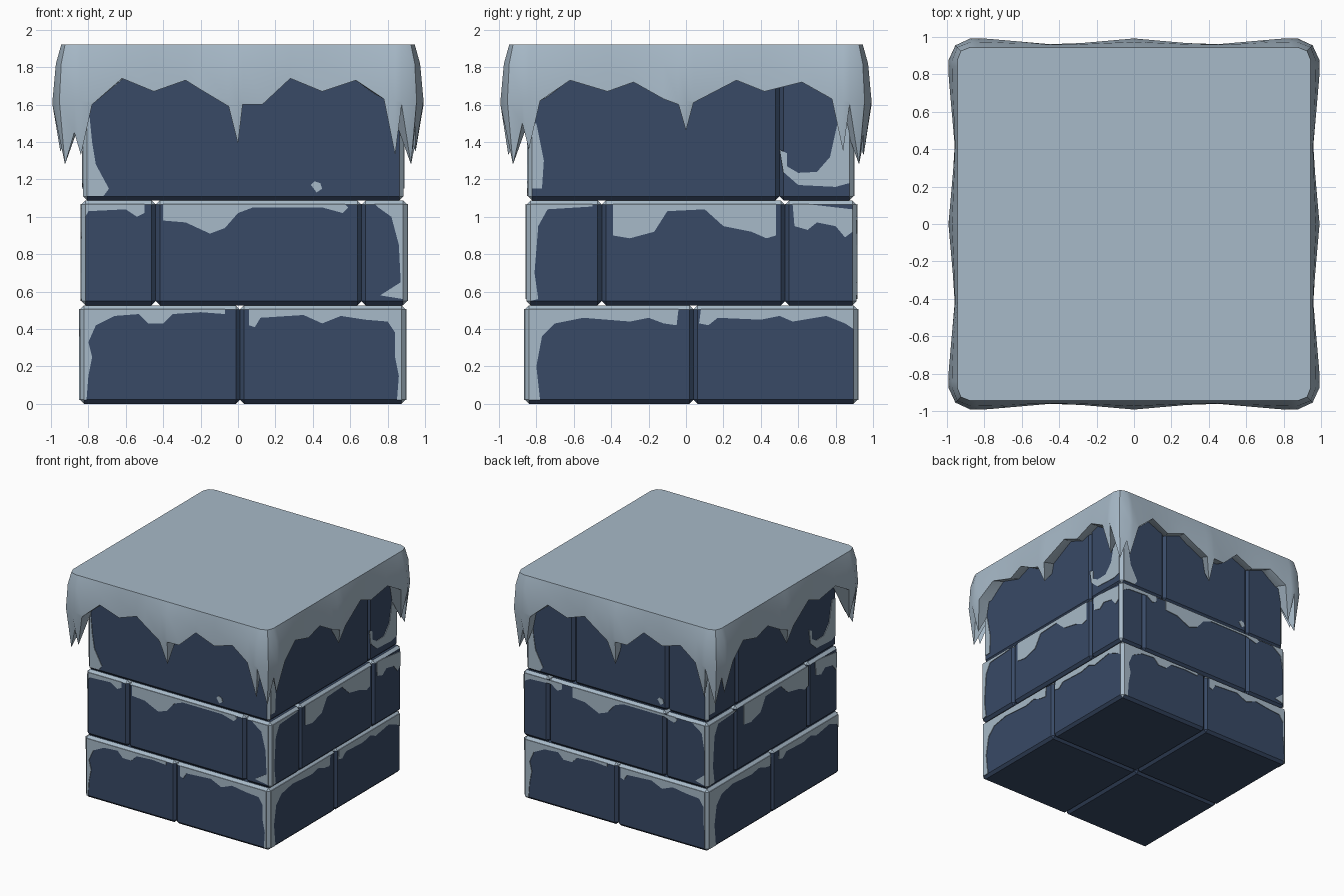
import bpy, bmesh, math
from mathutils import Vector

if "Cube" in bpy.data.objects:
    bpy.data.objects.remove(bpy.data.objects["Cube"])


def material(name, rgb):
    m = bpy.data.materials.new(name)
    m.diffuse_color = (*rgb, 1)
    m.use_nodes = True
    m.node_tree.nodes["Principled BSDF"].inputs["Base Color"].default_value = m.diffuse_color
    return m


BLUE = material("blue brick", (0.040, 0.068, 0.132))
SNOW = material("pale snow", (0.39, 0.49, 0.58))


def finish(bm, name, mats):
    mesh = bpy.data.meshes.new(name)
    bm.to_mesh(mesh)
    bm.free()
    for m in mats:
        mesh.materials.append(m)
    ob = bpy.data.objects.new(name, mesh)
    bpy.context.collection.objects.link(ob)
    return ob


# Three brick courses: x0, x1, y0, y1, z0, z1
COURSES = [(-.845, .895, -.862, .918, 0, .527),
           (-.838, .905, -.853, .912, .527, 1.087),
           (-.828, .885, -.845, .895, 1.087, 1.8)]
BEVEL = .022


def brick(name, course, x0, x1, y0, y1):
    cx0, cx1, cy0, cy1, z0, z1 = COURSES[course]
    bm = bmesh.new()
    bmesh.ops.create_cube(bm, size=1)
    for v in bm.verts:
        v.co = Vector((x1 if v.co.x > 0 else x0, y1 if v.co.y > 0 else y0,
                       z1 if v.co.z > 0 else z0))
    bmesh.ops.bevel(bm, geom=bm.edges[:], offset=BEVEL, segments=1, affect='EDGES')
    bm.normal_update()
    # snow lies on upward chamfers and on the outer corners
    for f in bm.faces:
        c, n = f.calc_center_median(), f.normal
        corner = (min(c.x - cx0, cx1 - c.x) < .03 and min(c.y - cy0, cy1 - c.y) < .03)
        ledge = .3 < n.z < .9 and course < 2
        f.material_index = 1 if corner or ledge else 0
    finish(bm, name, [BLUE, SNOW])


def grid_course(label, course, xs, ys):
    x0, x1, y0, y1 = COURSES[course][:4]
    xs, ys = [x0, *xs, x1], [y0, *ys, y1]
    for i in range(len(xs) - 1):
        for j in range(len(ys) - 1):
            brick(f"{label}_brick_{i}_{j}", course, xs[i], xs[i + 1], ys[j], ys[j + 1])


grid_course("lower", 0, [.01], [.04])
grid_course("middle", 1, [-.44, .66], [-.45, .53])
X0, X1, Y0, Y1 = COURSES[2][:4]
brick("upper_front_brick", 2, X0, X1, Y0, .5)
for i, (a, b) in enumerate([(X0, -.45), (-.45, .43), (.43, X1)]):
    brick(f"upper_back_brick_{i}", 2, a, b, .5, Y1)

# Snow patch outlines (along the wall, height)
FRONT = [
    [(-.9, .02), (-.81, .02), (-.8, .15), (-.78, .25), (-.8, .33), (-.76, .42), (-.66, .47),
     (-.53, .48), (-.48, .43), (-.4, .43), (-.35, .48), (-.2, .49), (-.07, .48), (-.07, .507), (-.9, .507)],
    [(.06, .507), (.06, .42), (.09, .41), (.12, .46), (.35, .475), (.45, .43), (.55, .47), (.68, .45),
     (.8, .44), (.84, .38), (.84, .25), (.86, .15), (.85, .02), (.9, .02), (.9, .507)],
    [(-.9, 1.0), (-.8, 1.03), (-.6, 1.04), (-.54, 1.0), (-.5, 1.02), (-.5, 1.068), (-.9, 1.068)],
    [(-.4, 1.068), (-.4, .98), (-.28, .97), (-.15, .91), (-.07, .94), (0, 1.02), (.08, 1.05),
     (.45, 1.05), (.56, 1.02), (.59, 1.05), (.57, 1.068)],
    [(.73, 1.068), (.75, 1.05), (.82, 1.0), (.86, .85), (.87, .65), (.76, .58), (.9, .56), (.9, 1.068)],
    [(-.9, 1.11), (-.72, 1.11), (-.69, 1.15), (-.76, 1.28), (-.78, 1.4), (-.8, 1.6), (-.9, 1.6)],
    [(.39, 1.17), (.42, 1.13), (.45, 1.15), (.44, 1.18), (.41, 1.19)],
]
RIGHT = [
    [(-.9, .02), (-.78, .02), (-.8, .2), (-.77, .36), (-.7, .43), (-.55, .46), (-.3, .44), (-.2, .46),
     (-.12, .43), (-.05, .42), (-.04, .507), (-.9, .507)],
    [(.08, .507), (.07, .43), (.12, .42), (.17, .46), (.4, .45), (.5, .47), (.57, .44), (.75, .47),
     (.85, .43), (.9, .4), (.9, .507)],
    [(-.9, .55), (-.79, .56), (-.81, .7), (-.79, .95), (-.74, 1.04), (-.5, 1.055), (-.5, 1.068), (-.9, 1.068)],
    [(-.39, 1.068), (-.39, .9), (-.3, .885), (-.17, .92), (-.1, 1.03), (.1, 1.04), (.2, .95),
     (.35, .92), (.43, .885), (.48, .9), (.48, 1.068)],
    [(.57, 1.068), (.58, .95), (.65, .93), (.7, .97), (.8, .95), (.85, .89), (.9, .92), (.9, 1.04), (.65, 1.068)],
    [(-.9, 1.15), (-.77, 1.15), (-.76, 1.3), (-.8, 1.5), (-.9, 1.5)],
    [(.5, 1.36), (.54, 1.34), (.54, 1.27), (.6, 1.235), (.7, 1.24), (.77, 1.32), (.81, 1.5), (.9, 1.5),
     (.9, 1.18), (.8, 1.16), (.6, 1.17), (.52, 1.24)],
]


def patches(name, outlines, axis, sign, mirror):
    bm = bmesh.new()
    for pts in outlines:
        top = max(p[1] for p in pts)
        c = COURSES[0 if top < .527 else 1 if top < 1.087 else 2]
        lo, hi = (c[0], c[1]) if axis == 'y' else (c[2], c[3])
        wall = {('x', -1): c[0], ('x', 1): c[1], ('y', -1): c[2], ('y', 1): c[3]}[axis, sign]
        vs = []
        for u, z in pts:
            u = .03 - u if mirror else u
            u = min(max(u, lo + BEVEL), hi - BEVEL)
            d = wall - sign * .001
            vs.append(bm.verts.new((d, u, z) if axis == 'x' else (u, d, z)))
        face = bm.faces.new(vs)
        ext = bmesh.ops.extrude_face_region(bm, geom=[face])
        for v in ext['geom']:
            if isinstance(v, bmesh.types.BMVert):
                setattr(v.co, axis, wall + sign * .005)
    bmesh.ops.remove_doubles(bm, verts=bm.verts[:], dist=.0005)
    bmesh.ops.recalc_face_normals(bm, faces=bm.faces[:])
    finish(bm, name, [SNOW])


patches("front_snow_patches", FRONT, 'y', -1, False)
patches("back_snow_patches", FRONT, 'y', 1, True)
patches("right_snow_patches", RIGHT, 'x', 1, False)
patches("left_snow_patches", RIGHT, 'x', -1, True)

# Snow cap: lower edge of the drip along a side (position, height)
DRIP_A = [(-.875, 1.45), (-.84, 1.33), (-.78, 1.6), (-.62, 1.74), (-.45, 1.67), (-.28, 1.73), (-.2, 1.68),
          (-.05, 1.59), (0, 1.39), (.025, 1.6), (.13, 1.6), (.28, 1.74), (.45, 1.67), (.63, 1.73),
          (.78, 1.63), (.84, 1.33), (.875, 1.6)]
DRIP_B = [(-.875, 1.5), (-.84, 1.36), (-.78, 1.62), (-.62, 1.73), (-.42, 1.67), (-.28, 1.72), (-.12, 1.63),
          (-.04, 1.6), (0, 1.46), (.04, 1.61), (.27, 1.73), (.42, 1.67), (.62, 1.72),
          (.78, 1.63), (.84, 1.35), (.875, 1.6)]

rings = [[] for _ in range(5)]
for k in range(4):
    a = k * math.pi / 2
    cs, sn = math.cos(a), math.sin(a)

    def add(ring, u, off, z):
        rings[ring].append((u * cs + off * sn, u * sn - off * cs, z))

    for u, z in (DRIP_A, DRIP_B)[k % 2]:
        out = .957 + .035 * min(1, abs(abs(u) - .4) / .4)
        add(0, u, .945, 1.92)
        add(1, u, (out + .955) / 2, 1.82)
        add(2, u, out, max(z, 1.62))
        add(3, u, out if z > 1.55 else .95, z)
        add(4, u * .93, .815, max(z, 1.62) + .03)
    # corner icicle
    add(0, .925, .925, 1.92)
    add(1, .945, .945, 1.82)
    add(2, .955, .955, 1.62)
    add(3, .925, .925, 1.28)
    add(4, .81, .81, 1.6)

bm = bmesh.new()
loops = [[bm.verts.new(p) for p in ring] for ring in rings]
n = len(loops[0])
for r in range(4):
    for i in range(n):
        j = (i + 1) % n
        bm.faces.new((loops[r][i], loops[r + 1][i], loops[r + 1][j], loops[r][j]))
bm.faces.new(loops[0])
bm.faces.new(loops[4][::-1])
bmesh.ops.remove_doubles(bm, verts=bm.verts[:], dist=.0005)
bmesh.ops.recalc_face_normals(bm, faces=bm.faces[:])
cap = finish(bm, "snow_cap", [SNOW])
bpy.context.view_layer.objects.active = cap
cap.select_set(True)
bpy.ops.object.shade_smooth_by_angle(angle=math.radians(35))
